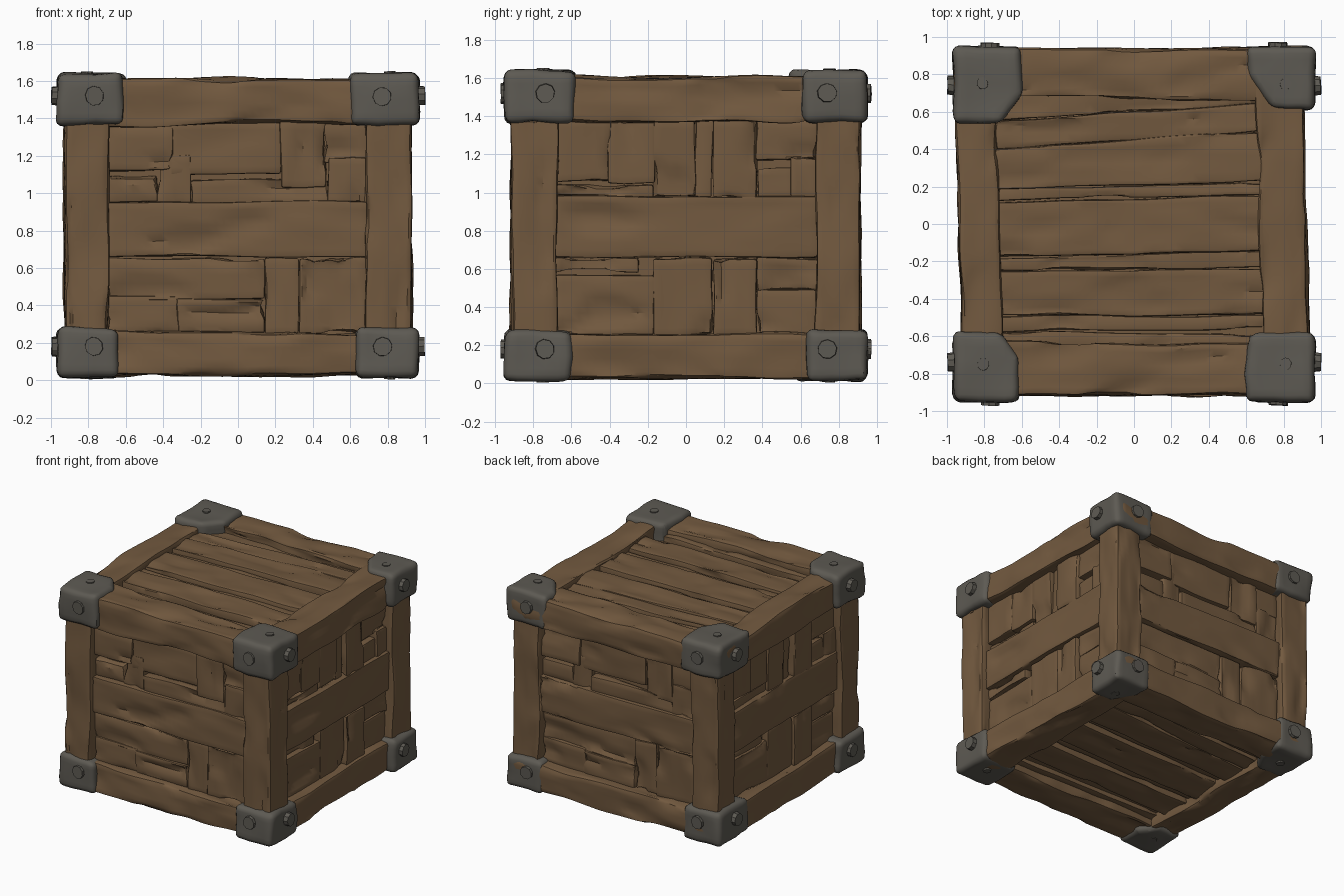
import bpy, bmesh, math, random
from mathutils import Vector, Matrix, noise

if "Cube" in bpy.data.objects:
    bpy.data.objects.remove(bpy.data.objects["Cube"])

random.seed(4)


def material(name, rgb):
    m = bpy.data.materials.new(name)
    m.diffuse_color = (*rgb, 1)
    m.use_nodes = True
    m.node_tree.nodes["Principled BSDF"].inputs["Base Color"].default_value = m.diffuse_color
    return m


WOOD = material("brown wood", (0.170, 0.101, 0.050))
IRON = material("grey iron", (0.110, 0.102, 0.086))


def finish(bm, name, mat, angle=35):
    bmesh.ops.recalc_face_normals(bm, faces=bm.faces)
    me = bpy.data.meshes.new(name)
    bm.to_mesh(me)
    bm.free()
    me.materials.append(mat)
    ob = bpy.data.objects.new(name, me)
    bpy.context.collection.objects.link(ob)
    bpy.context.view_layer.objects.active = ob
    bpy.ops.object.select_all(action='DESELECT')
    ob.select_set(True)
    bpy.ops.object.shade_smooth_by_angle(angle=math.radians(angle))
    return ob


def slice_up(bm, step):
    """Cut a mesh into a grid so it can be roughened."""
    for ax in range(3):
        cs = [v.co[ax] for v in bm.verts]
        lo, hi = min(cs), max(cs)
        n = max(1, round((hi - lo) / step))
        no = Vector((0, 0, 0))
        no[ax] = 1
        for i in range(1, n):
            bmesh.ops.bisect_plane(bm, geom=bm.verts[:] + bm.edges[:] + bm.faces[:],
                                   plane_co=no * (lo + (hi - lo) * i / n), plane_no=no)


def roughen(bm, amp, grain=None, chip=0):
    """Wave the surface with noise stretched along the grain, and gouge chips into it."""
    off = Vector([random.uniform(-50, 50) for _ in range(3)])
    bm.normal_update()
    for v in bm.verts:
        q1, q2, q3 = v.co * 5, v.co * 13, v.co * 9
        if grain is not None:
            q1[grain] *= 0.4
            q2[grain] *= 0.3
            q3[grain] *= 0.28
        d = noise.noise_vector(q1 + off) * amp + noise.noise_vector(q2 + off) * amp * 0.45
        gouge = min(1, max(0, noise.noise(q3 - off) - 0.22) * 5)
        v.co += d - v.normal * gouge * chip


def beam(name, lo, hi, amp=0.018, turn=0, skew=None, bevel=0.022, chip=0.014, shear=0):
    """Hand-hewn timber filling the box lo..hi, turned in quarter turns about z."""
    lo, hi = Vector(lo), Vector(hi)
    size = hi - lo
    bm = bmesh.new()
    bmesh.ops.create_cube(bm, size=1)
    for v in bm.verts:
        v.co = Vector([lo[i] + size[i] * (v.co[i] + 0.5) for i in range(3)])
        if skew:
            v.co.y += skew[v.co.y > (lo.y + hi.y) / 2] * (v.co.x > 0)
        v.co.x -= shear * v.co.y
    bmesh.ops.bevel(bm, geom=bm.edges[:], offset=min(bevel, min(size) * 0.3),
                    segments=2, profile=0.6, affect='EDGES')
    slice_up(bm, 0.042)
    roughen(bm, amp, max(range(3), key=lambda i: size[i]), chip)
    bmesh.ops.transform(bm, matrix=Matrix.Rotation(turn * math.pi / 2, 4, 'Z'), verts=bm.verts)
    return finish(bm, name, WOOD)


# Inner core closing the gaps between boards
beam("inner_core", (-0.80, -0.80, 0.13), (0.80, 0.80, 1.505), amp=0.004, chip=0)

# Corner posts
for sx in (-1, 1):
    for sy in (-1, 1):
        xs, ys = sorted((sx * 0.69, sx * 0.925)), sorted((sy * 0.68, sy * 0.915))
        beam("corner_post", (xs[0], ys[0], 0.1), (xs[1], ys[1], 1.55))

# Top and bottom frame rails
for tag, z0, z1 in (("bottom", 0.03, 0.26), ("top", 1.37, 1.605)):
    beam(tag + "_front_rail", (-0.92, -0.915, z0), (0.92, -0.63, z1), 0.022)
    beam(tag + "_back_rail", (-0.92, 0.67, z0), (0.92, 0.935, z1), 0.022)
    beam(tag + "_left_rail", (-0.935, -0.88, z0), (-0.72, 0.88, z1), 0.02, shear=0.025)
    beam(tag + "_right_rail", (0.67, -0.88, z0), (0.92, 0.88, z1), 0.02, shear=0.025)

# Side boards: left, right, bottom, top, distance out from the centre
FRONT = ((-.70, .69, .66, .955, .885),
         (-.70, -.35, 1.12, 1.38, .865), (-.70, -.43, .95, 1.09, .85), (-.43, -.25, .94, 1.2, .855),
         (-.36, .23, 1.10, 1.38, .85), (-.25, .48, .94, 1.07, .86), (.23, .48, 1.03, 1.38, .86),
         (.48, .69, .94, 1.19, .865), (.46, .69, 1.17, 1.38, .85),
         (-.70, .14, .43, .655, .855), (-.70, -.3, .25, .45, .85), (-.32, .14, .25, .44, .86),
         (.14, .33, .25, .655, .855), (.33, .69, .25, .655, .865))
SIDE = ((-.69, .69, .66, .98, .885),
        (-.69, -.4, 1.06, 1.38, .865), (-.41, -.17, 1.05, 1.38, .855), (-.69, -.17, .97, 1.04, .845),
        (-.17, .05, .97, 1.38, .86), (.05, .14, .97, 1.38, .84), (.14, .37, .97, 1.38, .88),
        (.37, .69, 1.17, 1.38, .855), (.37, .56, .97, 1.13, .85), (.54, .69, .97, 1.18, .865),
        (-.69, -.17, .25, .57, .855), (-.69, -.25, .58, .655, .86), (-.17, .14, .25, .655, .86),
        (.14, .37, .25, .655, .88), (.37, .69, .48, .655, .86), (.37, .69, .25, .49, .85))
for turn, tag in enumerate(("front", "right", "back", "left")):
    for i, (a, b, c, d, out) in enumerate(SIDE if turn % 2 else FRONT):
        beam(tag + ("_middle_plank" if i == 0 else "_board"), (a, -out, c), (b, -0.74, d),
             0.012, turn, bevel=0.014, chip=0.02)

# Lid and floor boards running along x: front edge, back edge, height, change of edges at right
LID = ((-.66, -.57, 1.56, 0, -.02), (-.57, -.49, 1.525, 0, 0), (-.49, -.25, 1.58, .01, .01),
       (-.245, -.18, 1.55, .01, .04), (-.18, .115, 1.58, .04, .04), (.12, .185, 1.55, .04, .04),
       (.19, .40, 1.58, .04, .10), (.40, .55, 1.575, .10, .10), (.555, .72, 1.55, .09, .02))
for a, b, z, s0, s1 in LID:
    beam("lid_board", (-.74, a, 1.44), (.70, b, z), 0.012, skew=(s0, s1), bevel=0.014)
    beam("floor_board", (-.74, a, 1.655 - z), (.70, b, 0.2), 0.012, skew=(s0, s1), bevel=0.014)


# Iron corner caps, a block with its inner corner cut off
def corner_cap(name, sx, sy, z0, z1, ix, iy, cut):
    ox, oy = 0.965, 0.95
    pts = [(ox, oy), (ix, oy), (ix, iy + cut), (ix + cut * 0.7, iy), (ox, iy)]
    bm = bmesh.new()
    f = bm.faces.new([bm.verts.new((sx * x, sy * y, z0)) for x, y in pts])
    up = bmesh.ops.extrude_face_region(bm, geom=[f])["geom"]
    for v in up:
        if isinstance(v, bmesh.types.BMVert):
            v.co.z = z1
    bmesh.ops.bevel(bm, geom=bm.edges[:], offset=0.036, segments=3, profile=0.5, affect='EDGES')
    slice_up(bm, 0.07)
    roughen(bm, 0.013)
    finish(bm, name, IRON)


# Bolt head: a short rough stud pointing along a direction
def bolt(pos, direction, r=0.054, h=0.07):
    bm = bmesh.new()
    bmesh.ops.create_cone(bm, cap_ends=True, segments=9, radius1=r, radius2=r * 0.92, depth=h)
    rot = Vector(direction).to_track_quat('Z', 'Y').to_matrix().to_4x4()
    spin = Matrix.Rotation(random.uniform(0, 1), 4, 'Z')
    bmesh.ops.transform(bm, matrix=Matrix.Translation(pos) @ rot @ spin, verts=bm.verts)
    roughen(bm, 0.008)
    finish(bm, "bolt", IRON, 30)


INNER = {(-1, 1): (.60, .545, .15), (1, 1): (.61, .61, .18),
         (-1, -1): (.615, .58, .13), (1, -1): (.60, .58, .04)}
for (sx, sy), (ix, iy, cut) in INNER.items():
    corner_cap("top_corner_cap", sx, sy, 1.365, 1.64, ix, iy, cut)
    corner_cap("bottom_corner_cap", sx, sy, 0.015, 0.28, ix + .03, iy + .02, cut)
    for z in (0.18, 1.52):
        bolt((sx * 0.77, sy * 0.935, z), (0, sy, 0))
        bolt((sx * 0.962, sy * 0.74, z), (sx, 0, 0))
    bolt((sx * 0.81, sy * 0.75, 1.613), (0, 0, 1), 0.035)
    bolt((sx * 0.81, sy * 0.75, 0.042), (0, 0, -1), 0.035)
